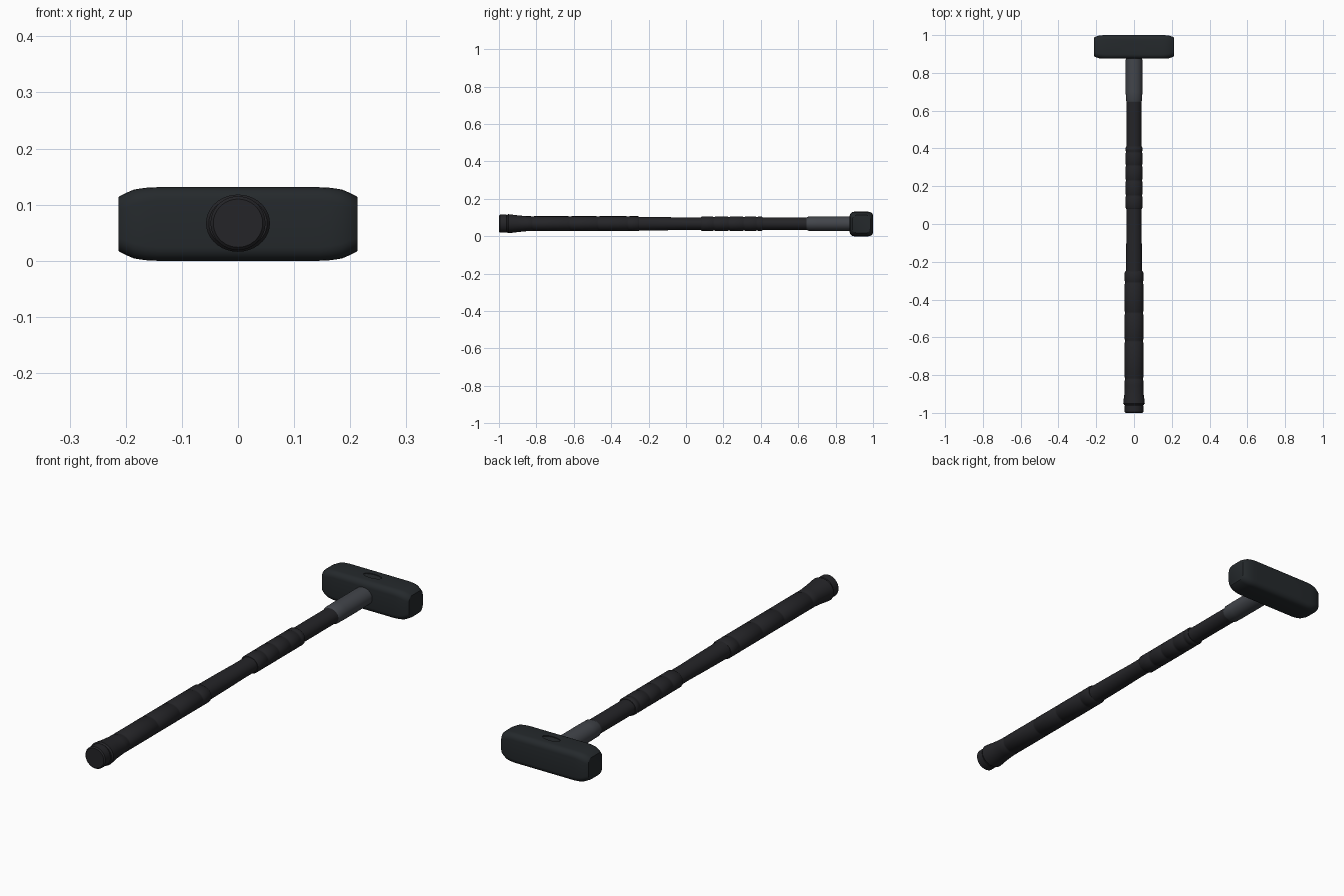
import bpy, bmesh, math

if "Cube" in bpy.data.objects:
    bpy.data.objects.remove(bpy.data.objects["Cube"])

ZC = 0.067  # height of the handle axis


def material(name, rgb):
    m = bpy.data.materials.new(name)
    m.diffuse_color = (*rgb, 1)
    m.use_nodes = True
    m.node_tree.nodes["Principled BSDF"].inputs["Base Color"].default_value = m.diffuse_color
    return m


RUBBER = material("black_rubber", (0.018, 0.018, 0.021))
STEEL = material("dark_steel", (0.018, 0.022, 0.025))
GREY = material("grey_collar", (0.055, 0.06, 0.07))


def loft(name, rings, mat, angle=35):
    """Skin a list of equal-length point rings and cap both ends."""
    bm = bmesh.new()
    loops = [[bm.verts.new(p) for p in ring] for ring in rings]
    n = len(loops[0])
    for a, b in zip(loops, loops[1:]):
        for i in range(n):
            j = (i + 1) % n
            bm.faces.new((a[i], a[j], b[j], b[i]))
    bm.faces.new(loops[0])
    bm.faces.new(loops[-1])
    bmesh.ops.recalc_face_normals(bm, faces=bm.faces)
    me = bpy.data.meshes.new(name)
    bm.to_mesh(me)
    bm.free()
    ob = bpy.data.objects.new(name, me)
    bpy.context.collection.objects.link(ob)
    me.materials.append(mat)
    bpy.ops.object.select_all(action='DESELECT')
    ob.select_set(True)
    bpy.context.view_layer.objects.active = ob
    bpy.ops.object.shade_smooth_by_angle(angle=math.radians(angle))
    return ob


def handle_part(name, profile, mat, n=36):
    """Oval sections along y; profile rows are (y, half width x, half height z)."""
    rings = [[(rx * math.cos(2 * math.pi * i / n), y, ZC + rz * math.sin(2 * math.pi * i / n))
              for i in range(n)] for y, rx, rz in profile]
    return loft(name, rings, mat)


def ribbed(y0, y1, rx, rz, grooves, depth):
    """Profile of a bevelled sleeve with shallow grooves."""
    rows = [(y0, rx - 0.004, rz - 0.004), (y0 + 0.006, rx, rz)]
    for g in grooves:
        rows += [(g - 0.008, rx, rz), (g - 0.004, rx - depth, rz - depth),
                 (g + 0.004, rx - depth, rz - depth), (g + 0.008, rx, rz)]
    return rows + [(y1 - 0.006, rx, rz), (y1, rx - 0.004, rz - 0.004)]


# Shaft running into the head
handle_part("shaft", [(-0.97, 0.04, 0.036), (-0.25, 0.042, 0.037), (-0.1, 0.041, 0.035),
                      (0.0, 0.039, 0.033), (0.93, 0.039, 0.033)], RUBBER)

# End cap
handle_part("end_cap", [(-1.0, 0.044, 0.043), (-0.995, 0.049, 0.048),
                        (-0.96, 0.049, 0.048), (-0.955, 0.045, 0.044)], RUBBER)

# Grip flaring towards the cap
grip = ribbed(-0.86, -0.25, 0.049, 0.040, [-0.82, -0.62, -0.47, -0.31], 0.002)
handle_part("grip", [(-0.957, 0.052, 0.046), (-0.95, 0.057, 0.051), (-0.935, 0.056, 0.049),
                     (-0.90, 0.051, 0.045)] + grip[1:], RUBBER)

# Guard sleeve
handle_part("guard_sleeve", ribbed(0.08, 0.41, 0.045, 0.039, [0.15, 0.23, 0.31, 0.38], 0.002), RUBBER)

# Grey collar below the head
handle_part("collar", [(0.645, 0.039, 0.033), (0.655, 0.043, 0.038), (0.70, 0.044, 0.039),
                       (0.86, 0.044, 0.039), (0.89, 0.043, 0.038)], GREY)


# Hammer head: rounded-square sections along x
def head_ring(x, hy, hz, r, steps=5):
    pts = []
    for k, (sy, sz) in enumerate([(1, 1), (-1, 1), (-1, -1), (1, -1)]):
        for i in range(steps + 1):
            a = math.pi / 2 * (k + i / steps)
            pts.append((x, 0.9375 + sy * (hy - r) + r * math.cos(a),
                        0.0655 + sz * (hz - r) + r * math.sin(a)))
    return pts


half = [(0.145, 0.0625, 0.0655, 0.024), (0.165, 0.062, 0.0645, 0.025),
        (0.185, 0.060, 0.0615, 0.026), (0.198, 0.056, 0.056, 0.026),
        (0.211, 0.050, 0.0495, 0.024), (0.213, 0.048, 0.0475, 0.023)]
sections = [(-x, *s) for x, *s in reversed(half)] + half
head = loft("hammer_head", [head_ring(*s) for s in sections], STEEL, 40)

# Shallow oval recess on top of the head
bpy.ops.mesh.primitive_cylinder_add(vertices=32, radius=1, depth=0.02, location=(0, 0.94, 0.1375))
cutter = bpy.context.object
cutter.name = "recess_cutter"
cutter.scale = (0.042, 0.018, 1)
cutter.hide_render = True
cutter.display_type = 'WIRE'
mod = head.modifiers.new("recess", 'BOOLEAN')
mod.operation = 'DIFFERENCE'
mod.solver = 'EXACT'
mod.object = cutter
